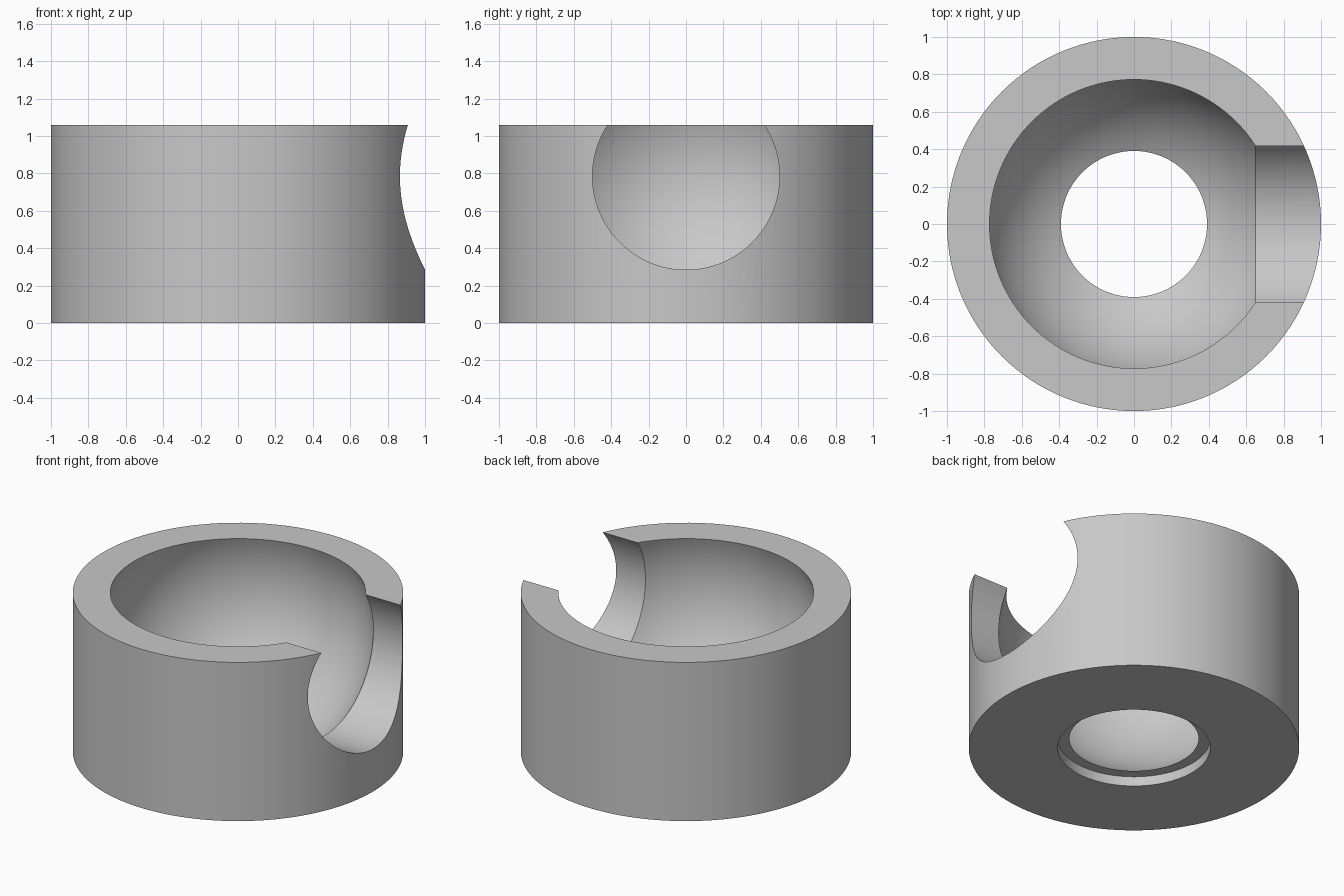
import bpy, bmesh, math
from mathutils import Matrix, Vector

if "Cube" in bpy.data.objects:
    bpy.data.objects.remove(bpy.data.objects["Cube"])

HEIGHT = 1.06
CENTRE_Z = 0.785     # height of the spherical cavity and side bore
SPHERE_R = 0.82
BORE_R = 0.5
LEDGE_Z = 0.064      # depth of the recess underneath
SEGMENTS = 128

grey = bpy.data.materials.new("grey")
grey.diffuse_color = (0.58, 0.58, 0.58, 1)
grey.use_nodes = True
grey.node_tree.nodes["Principled BSDF"].inputs["Base Color"].default_value = grey.diffuse_color


def add_object(name, bm):
    bmesh.ops.recalc_face_normals(bm, faces=bm.faces)
    mesh = bpy.data.meshes.new(name)
    bm.to_mesh(mesh)
    bm.free()
    mesh.materials.append(grey)
    obj = bpy.data.objects.new(name, mesh)
    bpy.context.collection.objects.link(obj)
    return obj


# Ring body: closed wall section with a spherical inside, revolved around z
low = math.asin((LEDGE_Z - CENTRE_Z) / SPHERE_R)
high = math.asin((HEIGHT - CENTRE_Z) / SPHERE_R)
steps = 36
profile = [(0.462, LEDGE_Z), (0.462, 0), (1, 0), (1, HEIGHT)]
for i in range(steps + 1):
    a = high + (low - high) * i / steps
    profile.append((SPHERE_R * math.cos(a), CENTRE_Z + SPHERE_R * math.sin(a)))

bm = bmesh.new()
rings = []
for s in range(SEGMENTS):
    t = 2 * math.pi * s / SEGMENTS
    rings.append([bm.verts.new((r * math.cos(t), r * math.sin(t), z)) for r, z in profile])
for s in range(SEGMENTS):
    a, b = rings[s], rings[(s + 1) % SEGMENTS]
    for i in range(len(profile)):
        j = (i + 1) % len(profile)
        bm.faces.new((a[i], b[i], b[j], a[j]))
body = add_object("socket_body", bm)

# Side bore cutter: cylinder along x from inside the cavity outwards
bm = bmesh.new()
bmesh.ops.create_cone(bm, cap_ends=True, segments=SEGMENTS, radius1=BORE_R,
                      radius2=BORE_R, depth=1.2,
                      matrix=Matrix.Translation(Vector((0.9, 0, CENTRE_Z)))
                      @ Matrix.Rotation(math.pi / 2, 4, 'Y'))
cutter = add_object("side_bore_cutter", bm)
cutter.hide_render = True

# Cut the bore, then shade smooth with sharp rims
cut = body.modifiers.new("side_bore", 'BOOLEAN')
cut.operation = 'DIFFERENCE'
cut.solver = 'EXACT'
cut.object = cutter
bpy.context.view_layer.objects.active = body
body.select_set(True)
bpy.ops.object.modifier_apply(modifier=cut.name)
bpy.data.objects.remove(cutter)
bpy.ops.object.shade_smooth_by_angle(angle=math.radians(30))
